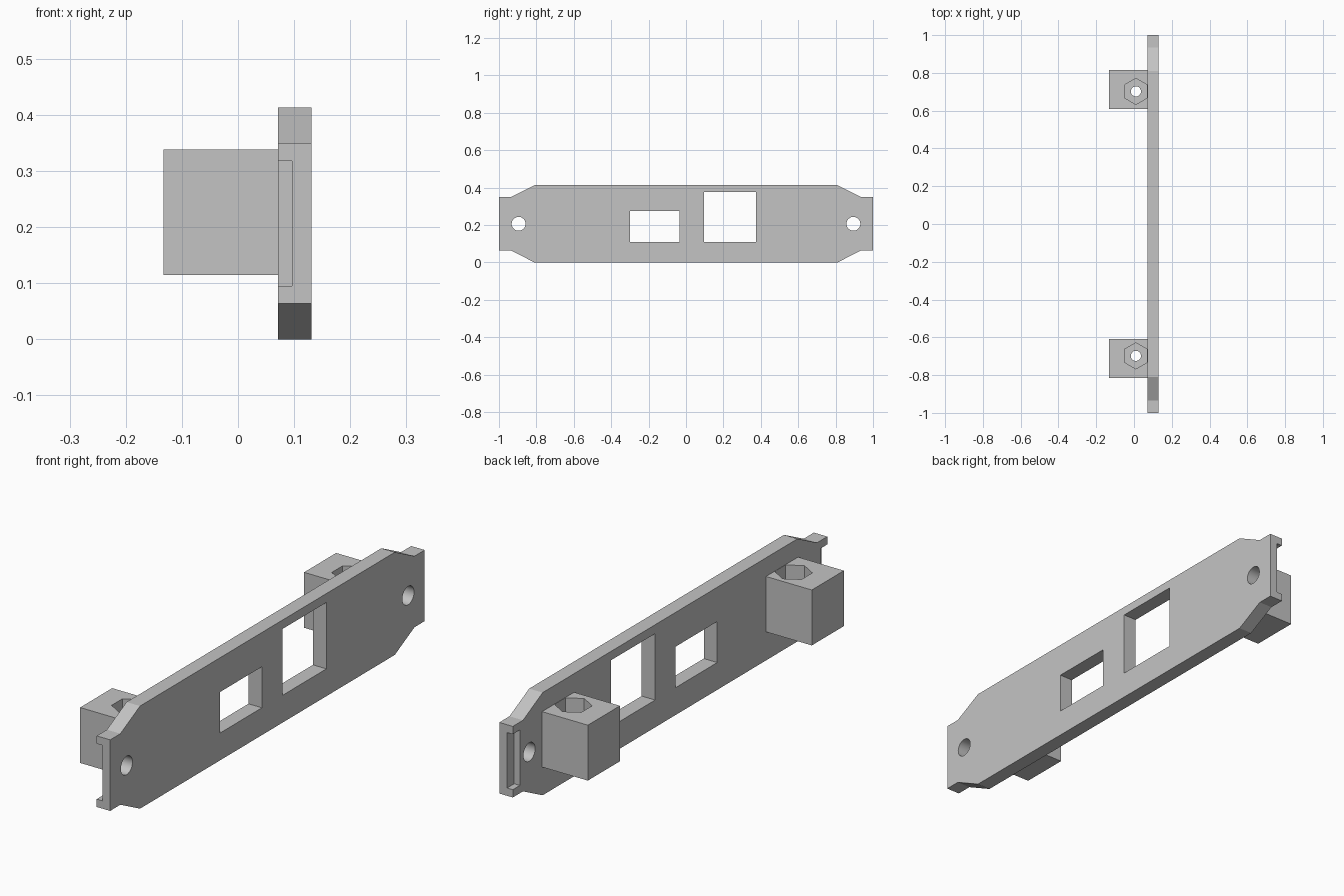
import bpy
import bmesh
import math
from mathutils import Matrix, Vector

cube = bpy.data.objects.get("Cube")
if cube:
    bpy.data.objects.remove(cube, do_unlink=True)

grey = bpy.data.materials.new("plain grey")
grey.use_nodes = True
colour = (0.55, 0.55, 0.55, 1)
grey.diffuse_color = colour
grey.node_tree.nodes["Principled BSDF"].inputs["Base Color"].default_value = colour


def finish(name, bm):
    bmesh.ops.recalc_face_normals(bm, faces=bm.faces)
    mesh = bpy.data.meshes.new(name)
    bm.to_mesh(mesh)
    bm.free()
    mesh.materials.append(grey)
    obj = bpy.data.objects.new(name, mesh)
    bpy.context.collection.objects.link(obj)
    return obj


def box(name, low, high):
    low, high = Vector(low), Vector(high)
    bm = bmesh.new()
    bmesh.ops.create_cube(bm, size=1, matrix=Matrix.Translation((low + high) / 2)
                          @ Matrix.Diagonal((*(high - low), 1)))
    return finish(name, bm)


def prism(name, sides, radius, depth, centre, axis, turn=0):
    tilt = Matrix.Rotation(math.pi / 2, 4, "Y") if axis == "X" else Matrix()
    bm = bmesh.new()
    bmesh.ops.create_cone(bm, cap_ends=True, segments=sides, radius1=radius,
                          radius2=radius, depth=depth,
                          matrix=Matrix.Translation(centre) @ tilt @ Matrix.Rotation(turn, 4, "Z"))
    return finish(name, bm)


def cut(target, cutters):
    bpy.context.view_layer.objects.active = target
    for cutter in cutters:
        cutter.hide_render = True
        mod = target.modifiers.new("cut", "BOOLEAN")
        mod.operation = "DIFFERENCE"
        mod.solver = "EXACT"
        mod.object = cutter
        bpy.ops.object.modifier_apply(modifier=mod.name)
        bpy.data.objects.remove(cutter, do_unlink=True)


def smooth(obj):
    bpy.ops.object.select_all(action="DESELECT")
    obj.select_set(True)
    bpy.context.view_layer.objects.active = obj
    bpy.ops.object.shade_smooth_by_angle(angle=math.radians(25))


BACK, FACE, TOP = 0.071, 0.131, 0.413
MID = TOP / 2

# Face plate with tapered ends, mirrored from one quarter of its outline
quarter = [(0.81, MID), (0.935, 0.143), (1, 0.143)]
outline = [(y, MID + h) for y, h in quarter]
outline += [(y, MID - h) for y, h in reversed(quarter)]
outline += [(-y, z) for y, z in reversed(outline)]
bm = bmesh.new()
face = bm.faces.new([bm.verts.new((BACK, y, z)) for y, z in outline])
side = bmesh.ops.extrude_face_region(bm, geom=[face])
bmesh.ops.translate(bm, vec=(FACE - BACK, 0, 0),
                    verts=[v for v in side["geom"] if isinstance(v, bmesh.types.BMVert)])
plate = finish("face_plate", bm)

# Two port windows, a screw hole and a rear recess at each end
cutters = [box("small_window", (0, -0.3, 0.11), (0.2, -0.035, 0.275)),
           box("large_window", (0, 0.095, 0.11), (0.2, 0.375, 0.377))]
for s in (-1, 1):
    cutters.append(prism("screw_hole", 48, 0.037, 0.3, (0.1, s * 0.895, MID), "X"))
    y0, y1 = sorted((s * 0.955, s * 1.1))
    cutters.append(box("end_recess", (0, y0, 0.095), (0.096, y1, 0.318)))
cut(plate, cutters)
smooth(plate)

# Mounting blocks with a hexagonal nut pocket and a through hole
for s, name in ((-1, "front_block"), (1, "rear_block")):
    y0, y1 = sorted((s * 0.61, s * 0.814))
    block = box(name, (-0.133, y0, 0.115), (BACK, y1, 0.338))
    centre_y = s * 0.7 + 0.002
    cut(block, [prism("nut_pocket", 6, 0.069, 0.2, (0.01, centre_y, 0.338), "Z"),
                prism("bolt_hole", 32, 0.027, 0.6, (0.01, centre_y, 0.2), "Z")])
    smooth(block)
